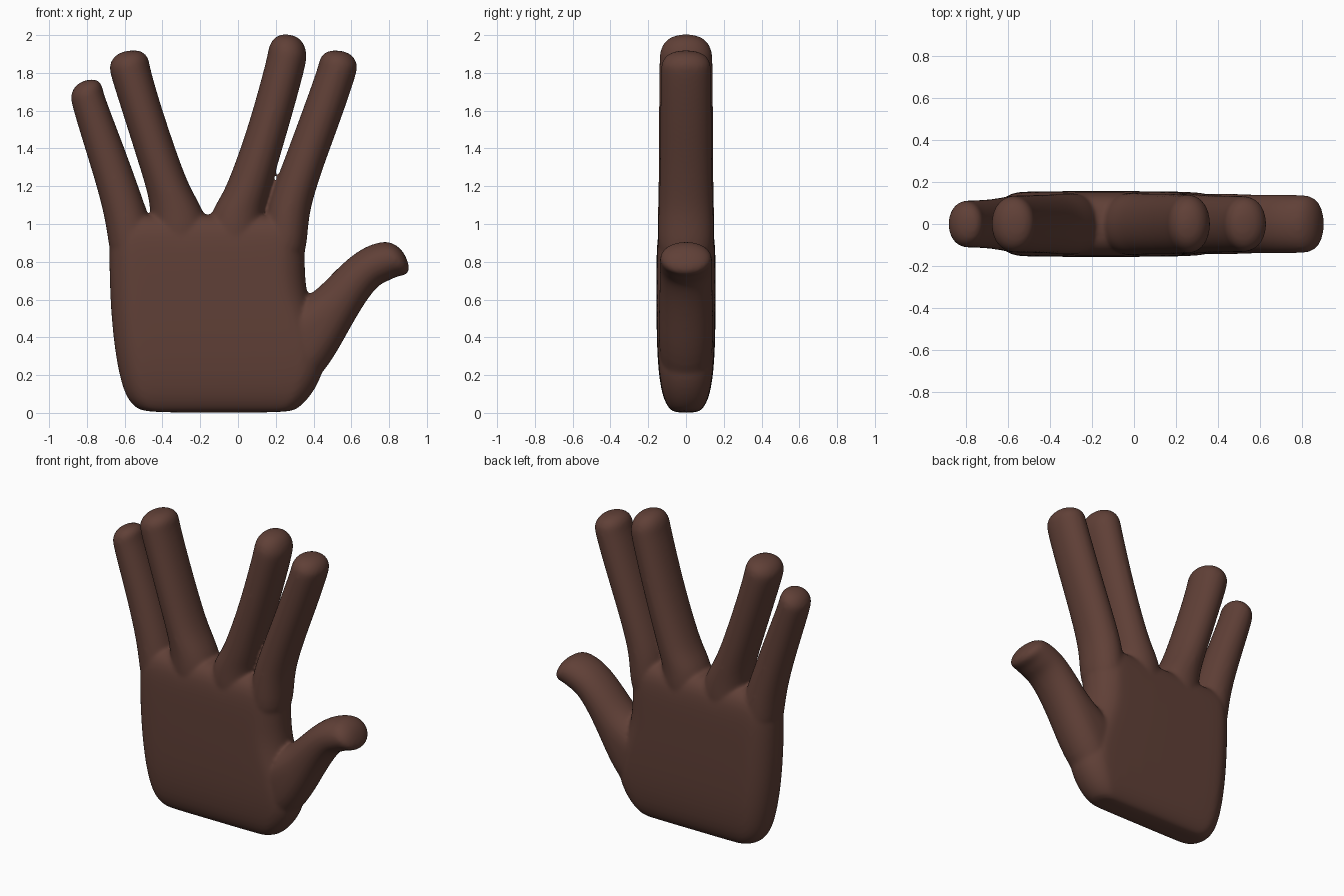
import bpy, bmesh, math
from mathutils import Vector

bm = bmesh.new()
STEPS = 6  # points per rounded corner


def ring(left, right, d):
    """Rounded section spanning left-right in the xz plane, depth +-d in y."""
    l, r = Vector((left[0], 0, left[1])), Vector((right[0], 0, right[1]))
    c, u, w = (l + r) / 2, (r - l).normalized(), (r - l).length / 2
    rx, ry = min(w * 0.95, d), d * 0.93
    verts = []
    for q, (sx, sy) in enumerate([(1, 1), (-1, 1), (-1, -1), (1, -1)]):
        for i in range(STEPS):
            a = math.pi / 2 * (q + i / (STEPS - 1))
            x = sx * (w - rx) + rx * math.cos(a)
            y = sy * (d - ry) + ry * math.sin(a)
            verts.append(bm.verts.new(c + u * x + Vector((0, y, 0))))
    return verts


def loft(ribs, tip=None):
    """Skin ribs (xl, zl, xr, zr, depth); optional rounded end reaching tip."""
    ribs = list(ribs)
    if tip:
        xl, zl, xr, zr, d = ribs[-1]
        cx, cz = (xl + xr) / 2, (zl + zr) / 2
        for k in range(1, 6):
            a = math.pi / 2 * k / 5.4
            s, h = math.cos(a) ** 0.75, math.sin(a) ** 0.9
            if k == 5:
                h = 1.0
            ox, oz = cx + (tip[0] - cx) * h, cz + (tip[1] - cz) * h
            ribs.append((ox + (xl - cx) * s, oz + (zl - cz) * s,
                         ox + (xr - cx) * s, oz + (zr - cz) * s, d * s))
    rings = [ring(r[:2], r[2:4], r[4]) for r in ribs]
    n = len(rings[0])
    for a, b in zip(rings, rings[1:]):
        for i in range(n):
            j = (i + 1) % n
            bm.faces.new((a[i], a[j], b[j], b[i]))
    bm.faces.new(rings[0])
    bm.faces.new(rings[-1])


# palm
loft([(xl, z, xr, z, d) for z, xl, xr, d in [
    (0.0, -0.47, 0.27, 0.06), (0.02, -0.54, 0.315, 0.09),
    (0.09, -0.60, 0.39, 0.128), (0.25, -0.64, 0.475, 0.15),
    (0.44, -0.665, 0.43, 0.156), (0.62, -0.677, 0.36, 0.157),
    (0.80, -0.682, 0.352, 0.157), (0.95, -0.68, 0.355, 0.152),
    (1.02, -0.64, 0.33, 0.12), (1.05, -0.60, 0.30, 0.06)]])
# little finger
loft([(-0.67, 0.75, -0.42, 0.75, 0.14), (-0.688, 0.945, -0.44, 0.93, 0.14),
      (-0.727, 1.13, -0.485, 1.08, 0.128), (-0.795, 1.354, -0.60, 1.40, 0.115),
      (-0.887, 1.65, -0.713, 1.69, 0.113)], (-0.80, 1.762))
# ring finger
loft([(-0.47, 0.80, -0.14, 0.80, 0.15), (-0.45, 1.03, -0.15, 1.02, 0.148),
      (-0.485, 1.19, -0.245, 1.17, 0.143), (-0.525, 1.317, -0.31, 1.33, 0.14),
      (-0.625, 1.635, -0.42, 1.66, 0.138), (-0.682, 1.81, -0.468, 1.835, 0.136)],
     (-0.575, 1.918))
# middle finger
loft([(-0.17, 0.80, 0.14, 0.80, 0.152), (-0.165, 1.03, 0.125, 1.03, 0.15),
      (-0.087, 1.147, 0.16, 1.14, 0.147), (-0.035, 1.264, 0.19, 1.25, 0.145),
      (0.06, 1.53, 0.265, 1.50, 0.144), (0.155, 1.88, 0.365, 1.86, 0.142)],
     (0.265, 2.003))
# index finger
loft([(0.12, 0.75, 0.355, 0.75, 0.15), (0.14, 1.03, 0.37, 1.0, 0.148),
      (0.177, 1.158, 0.39, 1.115, 0.142), (0.241, 1.33, 0.456, 1.317, 0.138),
      (0.325, 1.555, 0.536, 1.53, 0.136), (0.425, 1.83, 0.633, 1.81, 0.134)],
     (0.532, 1.918))
# thumb
loft([(0.08, 0.45, 0.33, 0.08, 0.13), (0.29, 0.57, 0.483, 0.246, 0.147),
      (0.42, 0.65, 0.588, 0.442, 0.142), (0.51, 0.75, 0.678, 0.596, 0.14),
      (0.615, 0.845, 0.75, 0.685, 0.14), (0.70, 0.892, 0.80, 0.70, 0.14),
      (0.775, 0.908, 0.845, 0.725, 0.138)], (0.895, 0.81))

bmesh.ops.recalc_face_normals(bm, faces=bm.faces)
mesh = bpy.data.meshes.new("hand")
bm.to_mesh(mesh)
bm.free()
hand = bpy.data.objects.new("hand", mesh)
bpy.context.collection.objects.link(hand)

# fuse the parts into one soft skin
sub = hand.modifiers.new("round", 'SUBSURF')
sub.levels = sub.render_levels = 2
rem = hand.modifiers.new("fuse", 'REMESH')
rem.mode = 'VOXEL'
rem.voxel_size = 0.011
rem.use_smooth_shade = True
smo = hand.modifiers.new("soften", 'SMOOTH')
smo.factor = 0.5
smo.iterations = 10

skin = bpy.data.materials.new("dark brown skin")
skin.diffuse_color = (0.117, 0.051, 0.038, 1)
mesh.materials.append(skin)
for p in mesh.polygons:
    p.use_smooth = True
